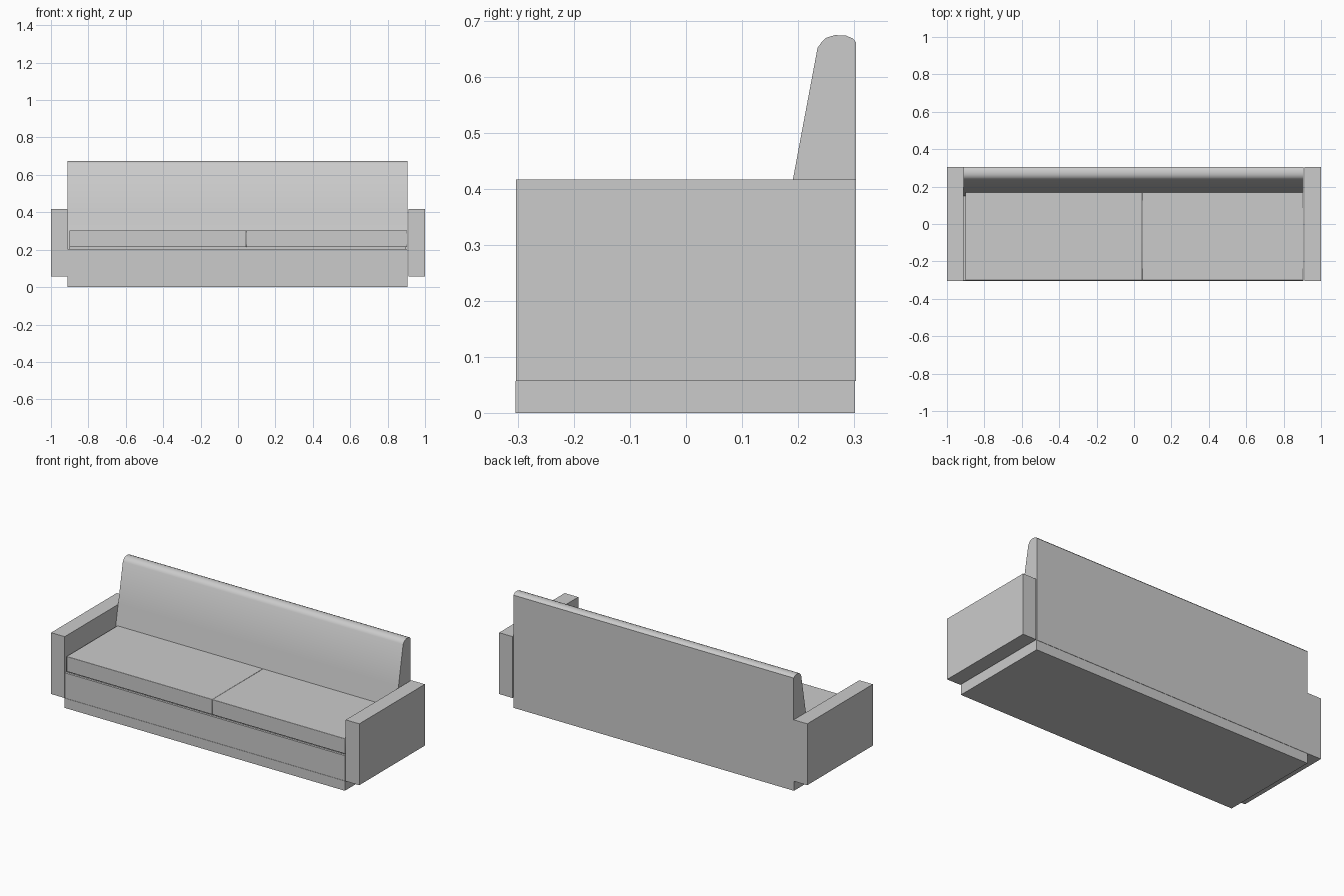
import bpy, bmesh

if "Cube" in bpy.data.objects:
    bpy.data.objects.remove(bpy.data.objects["Cube"])


def finish(name, bm, bevel=0.0):
    bmesh.ops.recalc_face_normals(bm, faces=bm.faces)
    mesh = bpy.data.meshes.new(name)
    bm.to_mesh(mesh)
    bm.free()
    obj = bpy.data.objects.new(name, mesh)
    bpy.context.collection.objects.link(obj)
    if bevel:
        mod = obj.modifiers.new("soft_edge", 'BEVEL')
        mod.width = bevel
        mod.segments = 2
    bpy.ops.object.select_all(action='DESELECT')
    obj.select_set(True)
    bpy.context.view_layer.objects.active = obj
    bpy.ops.object.shade_smooth_by_angle()
    return obj


def box(name, x, y, z, bevel=0.0):
    bm = bmesh.new()
    bmesh.ops.create_cube(bm, size=1)
    for v in bm.verts:
        v.co = [r[0] + (c + 0.5) * (r[1] - r[0]) for c, r in zip(v.co, (x, y, z))]
    return finish(name, bm, bevel)


def extrude_x(name, profile, x0, x1):
    bm = bmesh.new()
    face = bm.faces.new([bm.verts.new((x0, y, z)) for y, z in profile])
    out = bmesh.ops.extrude_face_region(bm, geom=[face])["geom"]
    for v in out:
        if isinstance(v, bmesh.types.BMVert):
            v.co.x = x1
    return finish(name, bm)


LEFT, RIGHT = -0.912, 0.907

# Plinth, base and recessed deck under the cushions
box("plinth", (LEFT, RIGHT), (-0.305, 0.302), (0, 0.057))
box("seat_base", (LEFT, RIGHT), (-0.303, 0.30), (0.057, 0.205))
box("seat_deck", (LEFT + 0.01, RIGHT - 0.01), (-0.29, 0.25), (0.205, 0.214))

# Arms
for name, x in (("left_arm", (-1.0, -0.912)), ("right_arm", (0.912, 1.0))):
    box(name, x, (-0.304, 0.304), (0.057, 0.417))

# Two seat cushions
for name, x in (("left_cushion", (-0.902, 0.043)), ("right_cushion", (0.043, 0.906))):
    box(name, x, (-0.301, 0.172), (0.214, 0.303), 0.002)

# Sloping backrest with a rounded top
extrude_x("backrest", [
    (0.304, 0.057), (0.304, 0.662), (0.298, 0.669), (0.286, 0.674),
    (0.266, 0.675), (0.25, 0.67), (0.242, 0.662), (0.235, 0.652),
    (0.191, 0.417), (0.168, 0.295), (0.150, 0.205), (0.150, 0.057),
], LEFT, RIGHT)
